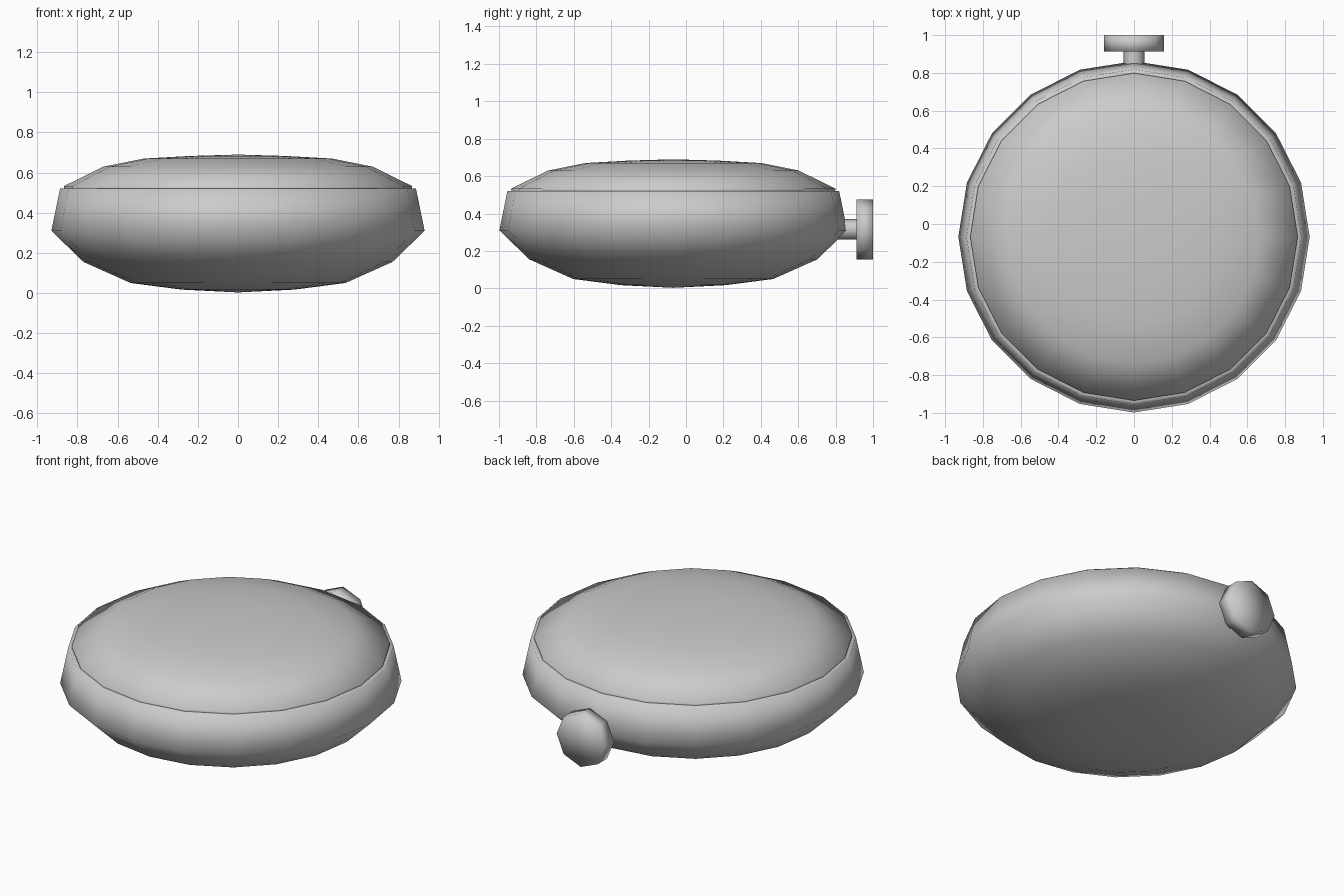
import bpy, bmesh, math
from mathutils import Matrix

if "Cube" in bpy.data.objects:
    bpy.data.objects.remove(bpy.data.objects["Cube"])


def lathe(name, profile, sides, matrix):
    """Revolve (radius, height) points; radius 0 makes a pole."""
    bm = bmesh.new()
    rings = []
    for r, h in profile:
        if r == 0:
            rings.append([bm.verts.new((0, 0, h))] * sides)
        else:
            rings.append([bm.verts.new((r * math.cos(math.tau * i / sides),
                                        r * math.sin(math.tau * i / sides), h))
                          for i in range(sides)])
    for a, b in zip(rings, rings[1:]):
        for i in range(sides):
            j = (i + 1) % sides
            corners = list(dict.fromkeys((a[i], a[j], b[j], b[i])))
            bm.faces.new(corners)
    bmesh.ops.recalc_face_normals(bm, faces=bm.faces)
    for f in bm.faces:
        f.smooth = True
    mesh = bpy.data.meshes.new(name)
    bm.to_mesh(mesh)
    bm.free()
    mesh.transform(matrix)
    obj = bpy.data.objects.new(name, mesh)
    bpy.context.collection.objects.link(obj)
    return obj


upright = Matrix.Translation((0, -0.068, 0))
backward = Matrix.Translation((0, 0, 0.315)) @ Matrix.Rotation(-math.pi / 2, 4, 'X')

# Rounded case with a thin rim around the glass
lathe("case", [(0, 0.003), (0.28, 0.017), (0.535, 0.05), (0.77, 0.155),
               (0.93, 0.31), (0.887, 0.52), (0.865, 0.52)], 20, upright)

# Domed glass seated in the rim
lathe("glass", [(0.865, 0.515), (0.867, 0.533), (0.67, 0.63), (0.47, 0.67),
                (0.24, 0.683), (0, 0.69)], 20, upright)

# Winding stem and crown on the back edge
lathe("stem", [(0.055, 0.80), (0.055, 0.915)], 8, backward)
lathe("crown", [(0, 0.912), (0.16, 0.912), (0.16, 1.0), (0, 1.0)], 8, backward)
